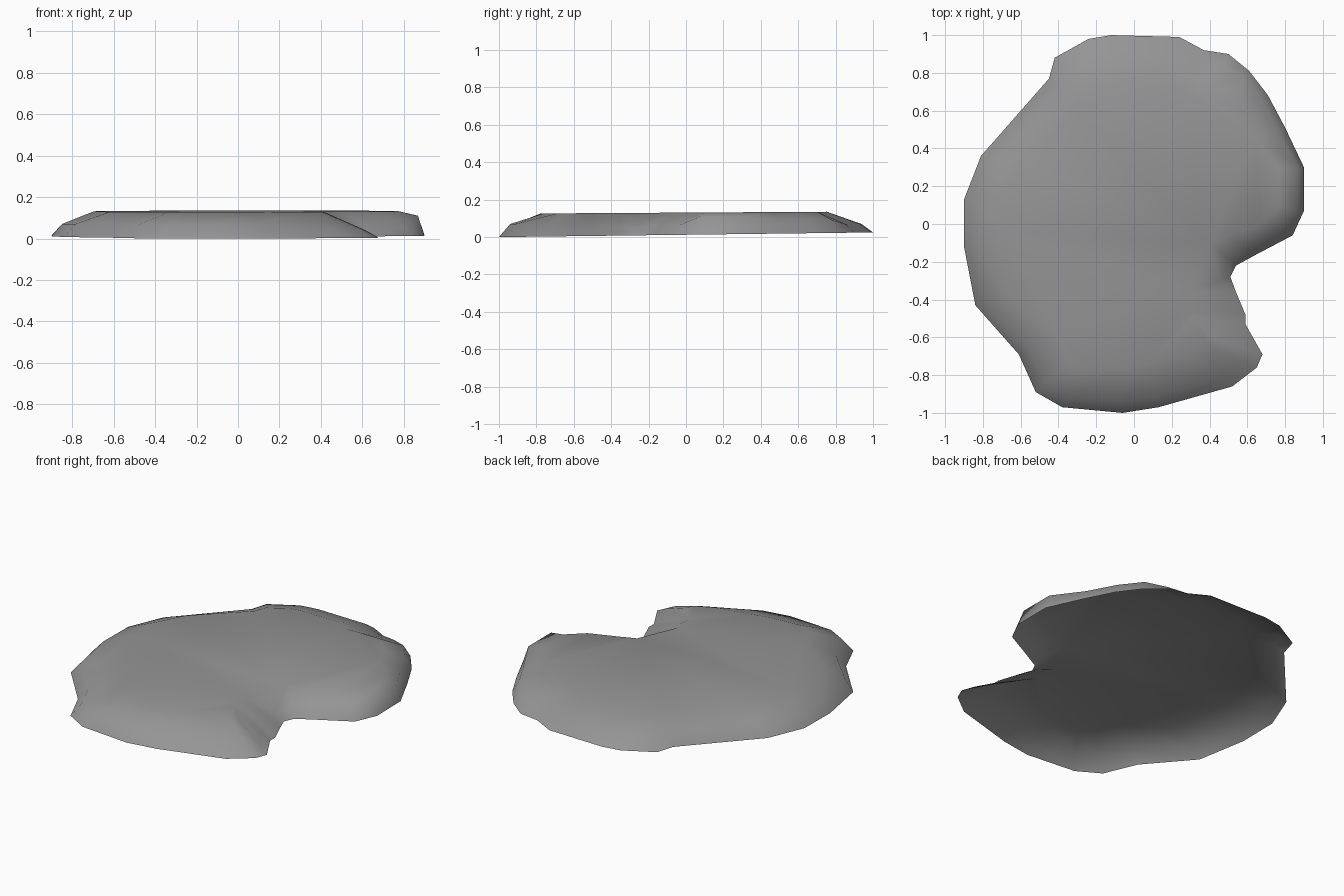
import bpy
import bmesh
import math
from mathutils import Vector

# Remove the default cube only
default_cube = bpy.data.objects.get("Cube")
if default_cube:
    bpy.data.objects.remove(default_cube, do_unlink=True)


def make_material(name, color):
    material = bpy.data.materials.new(name)
    material.use_nodes = True
    material.diffuse_color = color
    shader = material.node_tree.nodes["Principled BSDF"]
    shader.inputs["Base Color"].default_value = color
    shader.inputs["Roughness"].default_value = 1.0
    return material


# Slab sides in hundredths: list of rim points, slope width, shoulder height
sections = [
    # right lobe, steep
    ([(90, 7), (90, 30)], 13, 11),
    ([(80, 51), (71, 68), (61, 81)], 16, 9),
    # back
    ([(50, 90), (37, 92), (24, 99), (-12, 100), (-24, 98), (-42, 88)], 25, 7),
    # left
    ([(-45, 77), (-81, 36), (-90, 13), (-90, -12), (-84, -43)], 22, 7),
    # front
    ([(-61, -69), (-52, -89), (-38, -97), (-6, -100), (13, -97)], 24, 7),
    # front lobe, long gentle slope
    ([(52, -86), (65, -76), (68, -69), (59, -53), (59, -48)], 28, 4),
    # notch
    ([(54, -36), (51, -28)], 22, 5),
    ([(54, -22), (65, -16), (84, -6)], 18, 6),
]

# The slopes lean toward one of two cores, one on each side of the notch
back_core = Vector((0, 0.25))
front_core = Vector((0, -0.45))


def rim_height(point):
    return 0.0125 * (point.y + 1)


def top_height(point):
    return 0.131 + 0.006 * point.y


def build_slab(name, material):
    bm = bmesh.new()
    rim, shoulder, top = [], [], []
    for points, width, height in sections:
        for x, y in points:
            edge = Vector((x, y)) / 100
            core = back_core if edge.y > -0.25 else front_core
            inward = (core - edge).normalized() * width / 100
            bend = edge + inward * 0.25
            crest = edge + inward
            rim.append(bm.verts.new((*edge, rim_height(edge))))
            shoulder.append(bm.verts.new((*bend, height / 100)))
            top.append(bm.verts.new((*crest, top_height(crest))))

    # Sloping side bands
    count = len(rim)
    for lower, upper in ((rim, shoulder), (shoulder, top)):
        for i in range(count):
            j = (i + 1) % count
            bm.faces.new((lower[i], lower[j], upper[j], upper[i]))

    # Nearly flat top, open underneath
    cap = bm.faces.new(top)
    bmesh.ops.triangulate(bm, faces=[cap])

    mesh = bpy.data.meshes.new(name)
    bm.to_mesh(mesh)
    bm.free()
    mesh.materials.append(material)
    slab = bpy.data.objects.new(name, mesh)
    bpy.context.scene.collection.objects.link(slab)
    return slab


stone_grey = make_material("stone_grey", (0.3, 0.3, 0.3, 1))
slab = build_slab("flat_stone_slab", stone_grey)

# Smooth shading over the whole shell
bpy.ops.object.select_all(action="DESELECT")
slab.select_set(True)
bpy.context.view_layer.objects.active = slab
bpy.ops.object.shade_smooth_by_angle(angle=math.radians(80))
